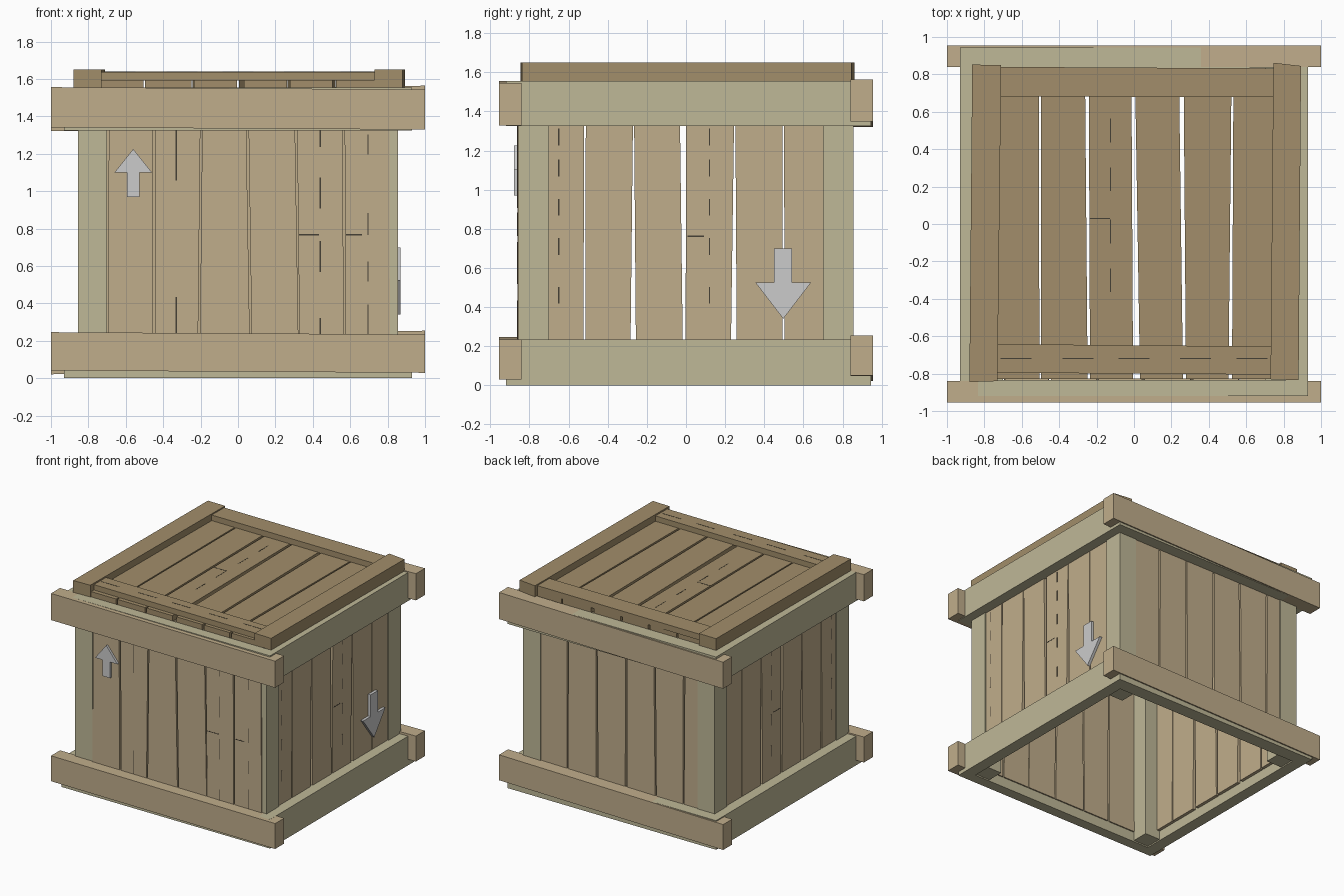
import bpy, bmesh


def material(name, rgb):
    m = bpy.data.materials.new(name)
    m.diffuse_color = (*rgb, 1)
    return m


TAN = material("tan_wood", (0.53, 0.42, 0.26))
OLIVE = material("olive_wood", (0.52, 0.48, 0.31))
LID = material("lid_wood", (0.36, 0.27, 0.145))
DARK = material("crack", (0.06, 0.05, 0.035))


def prism(name, axis, pts, a, b, mat=None):
    """Extrude a 2D outline along an axis from a to b."""
    place = {'x': lambda u, v, w: (w, u, v),
             'y': lambda u, v, w: (u, w, v),
             'z': lambda u, v, w: (u, v, w)}[axis]
    bm = bmesh.new()
    lo = [bm.verts.new(place(u, v, a)) for u, v in pts]
    hi = [bm.verts.new(place(u, v, b)) for u, v in pts]
    n = len(pts)
    bm.faces.new(lo)
    bm.faces.new(hi)
    for i in range(n):
        j = (i + 1) % n
        bm.faces.new((lo[i], lo[j], hi[j], hi[i]))
    bmesh.ops.recalc_face_normals(bm, faces=bm.faces)
    me = bpy.data.meshes.new(name)
    bm.to_mesh(me)
    bm.free()
    ob = bpy.data.objects.new(name, me)
    bpy.context.collection.objects.link(ob)
    if mat:
        me.materials.append(mat)
    return ob


def box(name, x0, x1, y0, y1, z0, z1, mat):
    return prism(name, 'z', [(x0, y0), (x1, y0), (x1, y1), (x0, y1)], z0, z1, mat)


def planks(name, axis, edges, v0, v1, a, b, mat):
    """Row of tapered planks; each edge pair is (low left, low right, high left, high right)."""
    for i, (l0, r0, l1, r1) in enumerate(edges):
        prism(f"{name}_{i + 1}", axis, [(l0, v0), (r0, v0), (r1, v1), (l1, v1)], a, b, mat)


# Olive frames at bottom and top
for level, z0, z1 in (("bottom", 0.0, 0.235), ("top", 1.325, 1.555)):
    for side, s in (("left", -1), ("right", 1)):
        xa, xb = sorted((0.835 * s, 0.93 * s))
        box(f"{side}_{level}_rail", xa, xb, -0.92, 0.945, z0, z1, OLIVE)
    box(f"front_{level}_frame", -0.835, 0.835, -0.92, -0.835, z0, z1, OLIVE)
    box(f"back_{level}_frame", -0.835, 0.835, 0.835, 0.945, z0, z1, OLIVE)

# Slightly crooked tan rails on front and back
for level, z0, z1 in (("bottom", 0.035, 0.24), ("top", 1.335, 1.55)):
    for side, a, b, t in (("front", -0.955, -0.84, -0.006), ("back", 0.84, 0.955, 0.014)):
        prism(f"{side}_{level}_rail", 'y',
              [(-1, z0 - t), (1, z0 + t), (1, z1 + t), (-1, z1 - t)], a, b, TAN)

# Corner posts
for sx in (-1, 1):
    for sy in (-1, 1):
        xa, xb = sorted((0.70 * sx, 0.855 * sx))
        ya, yb = sorted((0.70 * sy, 0.855 * sy))
        box("corner_post", xa, xb, ya, yb, 0.01, 1.54, OLIVE)

# Wall planks
front = [(-0.695, -0.455, -0.69, -0.457), (-0.44, -0.215, -0.445, -0.2),
         (-0.205, 0.065, -0.19, 0.042), (0.075, 0.325, 0.055, 0.303),
         (0.33, 0.565, 0.315, 0.56), (0.575, 0.812, 0.57, 0.81)]
back = [(-0.72, -0.575, -0.72, -0.585), (-0.565, -0.33, -0.57, -0.32),
        (-0.32, -0.065, -0.305, -0.07), (-0.05, 0.19, -0.055, 0.2),
        (0.21, 0.46, 0.21, 0.455), (0.47, 0.71, 0.47, 0.71)]
side = [(-0.71, -0.525, -0.71, -0.52), (-0.515, -0.285, -0.512, -0.27),
        (-0.255, -0.015, -0.266, -0.032), (-0.002, 0.228, 0.0, 0.247),
        (0.26, 0.494, 0.252, 0.494), (0.504, 0.71, 0.501, 0.71)]
planks("front_plank", 'y', front, 0.08, 1.45, -0.862, -0.825, TAN)
planks("back_plank", 'y', back, 0.08, 1.45, 0.815, 0.848, TAN)
planks("right_plank", 'x', side, 0.08, 1.45, 0.81, 0.846, TAN)
planks("left_plank", 'x', side, 0.08, 1.45, -0.846, -0.81, TAN)

# Lid: planks, end battens and side battens
lid = [(-0.8, -0.506, -0.8, -0.508), (-0.496, -0.248, -0.496, -0.262),
       (-0.235, -0.005, -0.242, -0.014), (0.032, 0.262, 0.005, 0.24),
       (0.278, 0.505, 0.265, 0.522), (0.524, 0.8, 0.532, 0.8)]
planks("lid_plank", 'z', lid, -0.83, 0.83, 1.548, 1.595, LID)
prism("lid_front_batten", 'z', [(-0.73, -0.795), (0.74, -0.805), (0.74, -0.655), (-0.73, -0.642)],
      1.592, 1.638, LID)
prism("lid_back_batten", 'z', [(-0.73, 0.682), (0.75, 0.678), (0.75, 0.832), (-0.73, 0.84)],
      1.592, 1.64, LID)
prism("lid_left_batten", 'z', [(-0.88, -0.845), (-0.73, -0.84), (-0.71, 0.85), (-0.865, 0.852)],
      1.555, 1.65, LID)
prism("lid_right_batten", 'z', [(0.73, -0.83), (0.88, -0.835), (0.893, 0.845), (0.745, 0.862)],
      1.555, 1.65, LID)


# Direction arrows
def arrow(name, axis, c, tail, neck, tip, stem, head, a, b):
    prism(name, axis, [(c - stem, tail), (c + stem, tail), (c + stem, neck), (c + head, neck),
                       (c, tip), (c - head, neck), (c - stem, neck)], a, b)


arrow("front_up_arrow", 'y', -0.56, 0.97, 1.10, 1.225, 0.034, 0.10, -0.88, -0.86)
arrow("right_down_arrow", 'x', 0.497, 0.70, 0.525, 0.34, 0.046, 0.142, 0.844, 0.868)


# Fine cracks in the boards
def crack(axis, surface, u0, u1, v0, v1):
    w = 0.003
    prism("wood_crack", axis, [(u0 - w, v0 - w), (u1 + w, v0 - w), (u1 + w, v1 + w), (u0 - w, v1 + w)],
          surface - 0.001, surface + 0.001, DARK)


for x, spans in ((-0.33, ((0.24, 0.43), (1.06, 1.33))),
                 (0.44, ((0.24, 0.32), (0.57, 0.73), (0.91, 1.07), (1.24, 1.33))),
                 (0.695, ((0.24, 0.39), (0.52, 0.62), (0.77, 0.88), (1.2, 1.3)))):
    for a, b in spans:
        crack('y', -0.862, x, x, a, b)
for a, b in ((0.33, 0.43), (0.58, 0.66)):
    crack('y', -0.862, a, b, 0.767, 0.767)
for s in (-0.846, 0.846):
    for y in (-0.65, 0.12):
        for z in (0.42, 0.67, 0.87, 1.07, 1.23):
            crack('x', s, y, y, z, z + 0.08)
    crack('x', s, 0.01, 0.09, 0.762, 0.762)
for y in (-0.36, -0.1, 0.18, 0.44):
    crack('z', 1.595, -0.125, -0.125, y, y + 0.12)
crack('z', 1.595, -0.235, -0.13, 0.03, 0.03)
for x in (-0.71, -0.38, -0.08, 0.25, 0.55):
    crack('z', 1.638, x, x + 0.16, -0.72, -0.72)
